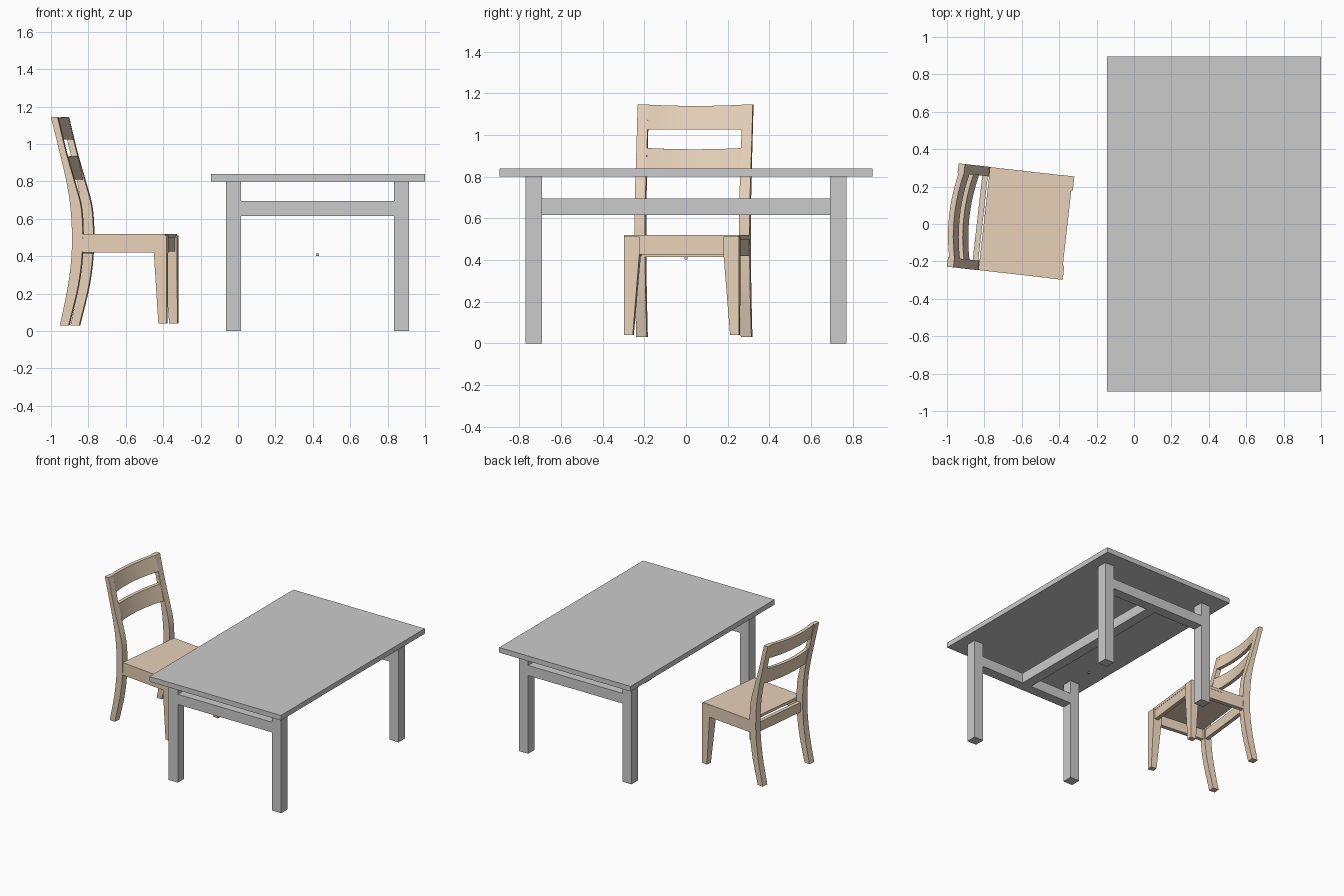
import bpy, bmesh, math
from mathutils import Matrix, Vector

if "Cube" in bpy.data.objects:
    bpy.data.objects.remove(bpy.data.objects["Cube"])

wood = bpy.data.materials.new("wood")
wood.diffuse_color = (0.8, 0.64, 0.48, 1)
wood.use_nodes = True
wood.node_tree.nodes["Principled BSDF"].inputs["Base Color"].default_value = wood.diffuse_color

# chair frame: local x points forward, origin under the middle of the seat front
CHAIR = Matrix.Translation((-0.35, -0.022, 0)) @ Matrix.Rotation(math.radians(-6.45), 4, 'Z')


def loft(name, rings, matrix=None, smooth=False):
    """Solid through a list of four-point rings, capped at both ends."""
    bm = bmesh.new()
    rows = [[bm.verts.new(p) for p in ring] for ring in rings]
    for a, b in zip(rows, rows[1:]):
        for i in range(4):
            j = (i + 1) % 4
            bm.faces.new((a[i], a[j], b[j], b[i]))
    bm.faces.new(rows[0])
    bm.faces.new(rows[-1])
    bmesh.ops.recalc_face_normals(bm, faces=bm.faces)
    me = bpy.data.meshes.new(name)
    bm.to_mesh(me)
    bm.free()
    ob = bpy.data.objects.new(name, me)
    bpy.context.collection.objects.link(ob)
    if matrix:
        ob.matrix_world = matrix
        me.materials.append(wood)
    if smooth:
        bpy.ops.object.select_all(action='DESELECT')
        ob.select_set(True)
        bpy.context.view_layer.objects.active = ob
        bpy.ops.object.shade_smooth_by_angle(angle=math.radians(30))
    return ob


def rect(x0, x1, y0, y1, z):
    return [(x0, y0, z), (x1, y0, z), (x1, y1, z), (x0, y1, z)]


def box(name, x0, x1, y0, y1, z0, z1, matrix=None):
    return loft(name, [rect(x0, x1, y0, y1, z0), rect(x0, x1, y0, y1, z1)], matrix)


# table: top, four legs, end rails and a centre stretcher
box("table_top", -0.145, 1.0, -0.895, 0.895, 0.80, 0.84)
for s in (-1, 1):
    y0, y1 = sorted((s * 0.69, s * 0.77))
    for x in (-0.065, 0.835):
        box("table_leg", x, x + 0.08, y0, y1, 0, 0.80)
    box("table_end_rail", 0.015, 0.835, y0, y1, 0.615, 0.695)
box("table_stretcher", 0.385, 0.465, -0.69, 0.69, 0.615, 0.695)
box("small_block", 0.418, 0.432, -0.007, 0.007, 0.402, 0.416)

# curved side profile of the rear posts: height, back edge, front edge
PROFILE = [Vector(p) for p in (
    (0.03, -0.575, -0.528), (0.25, -0.53, -0.475), (0.45, -0.51, -0.453),
    (0.65, -0.517, -0.459), (0.80, -0.54, -0.497), (0.95, -0.575, -0.54),
    (1.145, -0.623, -0.588))]


def smooth_profile(pts, n=4):
    out = []
    for i in range(len(pts) - 1):
        p1, p2 = pts[i], pts[i + 1]
        p0 = pts[i - 1] if i else 2 * p1 - p2
        p3 = pts[i + 2] if i + 2 < len(pts) else 2 * p2 - p1
        for k in range(n):
            t = k / n
            out.append(0.5 * (2 * p1 + (p2 - p0) * t + (2 * p0 - 5 * p1 + 4 * p2 - p3) * t * t
                              + (3 * p1 - p0 - 3 * p2 + p3) * t ** 3))
    return out + [pts[-1]]


CURVE = smooth_profile(PROFILE)


def back_edge(z):
    for a, b in zip(CURVE, CURVE[1:]):
        if z <= b[0]:
            return a[1] + (b[1] - a[1]) * (z - a[0]) / (b[0] - a[0])
    return CURVE[-1][1]


# chair posts, tapered front legs and side rails
for s in (-1, 1):
    y = s * 0.278
    loft("rear_post", [rect(b, f, y, s * 0.227, z) for z, b, f in CURVE], CHAIR, True)
    loft("front_leg", [rect(-0.045, 0, y, s * 0.235, 0.04),
                       rect(-0.07, 0, y, s * 0.203, 0.43),
                       rect(-0.07, 0, y, s * 0.203, 0.512)], CHAIR)
    box("side_rail", -0.47, -0.06, *sorted((s * 0.245, s * 0.276)), 0.42, 0.50, CHAIR)

# seat panel with front and rear rails
box("seat", -0.453, -0.008, -0.277, 0.277, 0.497, 0.519, CHAIR)
box("front_rail", -0.04, -0.01, -0.21, 0.21, 0.425, 0.50, CHAIR)
box("rear_rail", -0.49, -0.46, -0.23, 0.23, 0.415, 0.49, CHAIR)


# back slats bowed towards the rear
def slat(name, z0, z1):
    rings = []
    for i in range(13):
        t = i / 6 - 1
        bow = 0.026 * (1 - t * t)
        b0, b1 = back_edge(z0) + 0.007 - bow, back_edge(z1) + 0.007 - bow
        top = z1 - 0.006 * (1 - t * t)
        y = t * 0.229
        rings.append([(b0, y, z0), (b0 + 0.028, y, z0), (b1 + 0.028, y, top), (b1, y, top)])
    loft(name, rings, CHAIR, True)


slat("upper_slat", 1.025, 1.145)
slat("lower_slat", 0.81, 0.937)
